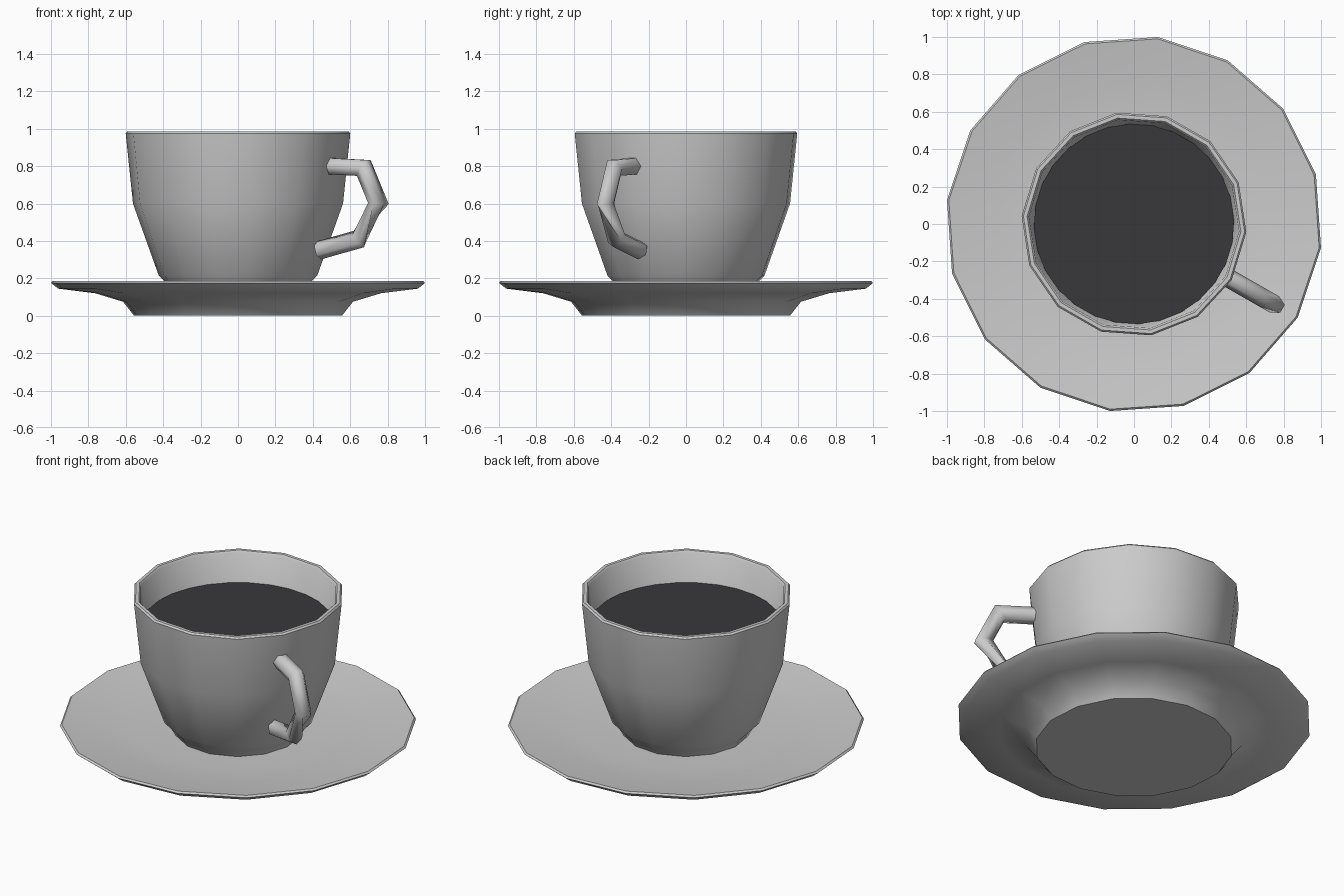
import bpy, bmesh
from math import sin, cos, pi, radians
from mathutils import Vector

if "Cube" in bpy.data.objects:
    bpy.data.objects.remove(bpy.data.objects["Cube"])

TURN = radians(-29.8)  # whole set is turned so the handle points front right


def finish(name, bm, angle=40):
    bmesh.ops.remove_doubles(bm, verts=bm.verts, dist=1e-5)
    bmesh.ops.recalc_face_normals(bm, faces=bm.faces)
    me = bpy.data.meshes.new(name)
    bm.to_mesh(me)
    bm.free()
    me.shade_smooth()
    me.set_sharp_from_angle(angle=radians(angle))
    ob = bpy.data.objects.new(name, me)
    ob.rotation_euler.z = TURN
    bpy.context.collection.objects.link(ob)
    return ob


def skin(bm, rings):
    """Join successive vertex rings with quads and cap both ends."""
    rings = [[bm.verts.new(p) for p in ring] for ring in rings]
    n = len(rings[0])
    for a, b in zip(rings, rings[1:]):
        for i in range(n):
            j = (i + 1) % n
            bm.faces.new((a[i], a[j], b[j], b[i]))
    bm.faces.new(rings[0])
    bm.faces.new(rings[-1])


def lathe(name, profile, sides):
    bm = bmesh.new()
    skin(bm, [[(r * cos(2 * pi * i / sides), r * sin(2 * pi * i / sides), z)
               for i in range(sides)] for r, z in profile])
    return finish(name, bm)


# Saucer: flat base, flared underside, thin lip, shallow dish
lathe("saucer", [(0.56, 0), (0.62, 0.075), (0.77, 0.12), (0.97, 0.145),
                 (1.008, 0.175), (0.998, 0.185), (0.77, 0.15),
                 (0.55, 0.13)], 16)

# Cup: outer wall, rim, inner wall
lathe("cup", [(0.36, 0.13), (0.39, 0.18), (0.425, 0.215), (0.563, 0.6),
              (0.602, 0.975), (0.593, 0.985), (0.573, 0.985),
              (0.563, 0.975), (0.525, 0.6), (0.39, 0.23), (0.34, 0.19)], 14)

# Coffee surface
bm = bmesh.new()
bmesh.ops.create_circle(bm, cap_ends=True, segments=14, radius=0.546)
bmesh.ops.translate(bm, verts=bm.verts, vec=(0, 0, 0.80))
coffee = finish("coffee", bm)
mat = bpy.data.materials.new("coffee_dark")
mat.diffuse_color = (0.04, 0.04, 0.043, 1)
mat.use_nodes = True
mat.node_tree.nodes["Principled BSDF"].inputs["Base Color"].default_value = mat.diffuse_color
coffee.data.materials.append(mat)

# Handle: six-sided tube with mitred bends, twisted in its lower half
path = [Vector((x, 0, z)) for x, z in
        [(0.56, 0.80), (0.775, 0.79), (0.865, 0.60), (0.745, 0.41), (0.50, 0.35)]]
twists = [0, 0, 0, 90, 90]
rings = []
for k, (p, tw) in enumerate(zip(path, twists)):
    before = (p - path[k - 1]).normalized() if k else None
    after = (path[k + 1] - p).normalized() if k < len(path) - 1 else None
    before, after = before or after, after or before
    t = (before + after).normalized()
    side = Vector((0, 1, 0))
    out = side.cross(t) / max(t.dot(before), 0.6)
    rings.append([p + 0.05 * (cos(a) * side + sin(a) * out) for a in
                  (2 * pi * i / 6 + radians(tw) for i in range(6))])
bm = bmesh.new()
skin(bm, rings)
finish("handle", bm, 62)
